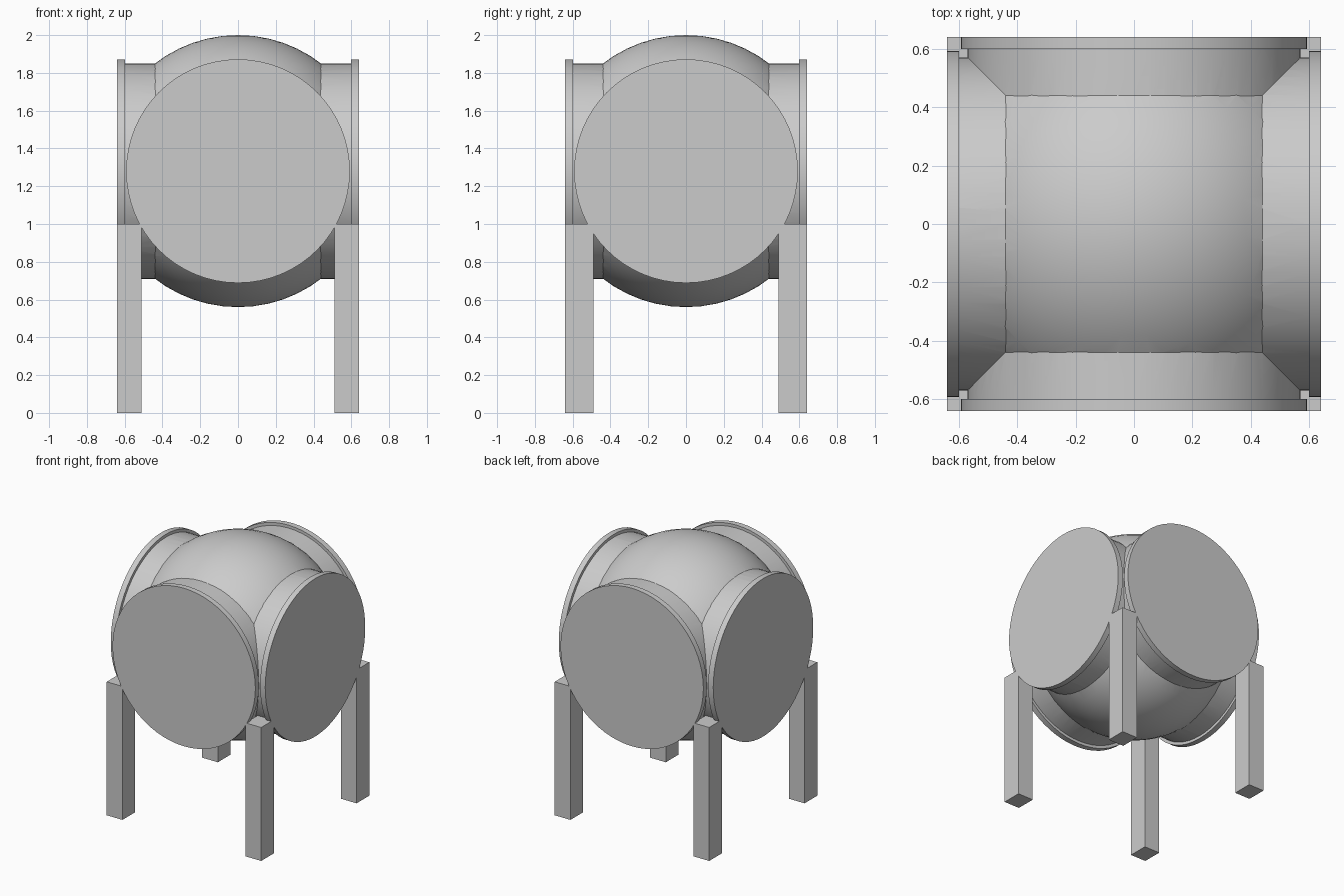
import bpy, bmesh, math
from mathutils import Matrix, Vector

if "Cube" in bpy.data.objects:
    bpy.data.objects.remove(bpy.data.objects["Cube"])

CZ = 1.28  # height of the pipe axes


def new_object(name, bm):
    bmesh.ops.recalc_face_normals(bm, faces=bm.faces)
    mesh = bpy.data.meshes.new(name)
    bm.to_mesh(mesh)
    bm.free()
    ob = bpy.data.objects.new(name, mesh)
    bpy.context.collection.objects.link(ob)
    return ob


def flanged_pipe(name, rot, segs=64):
    """Solid pipe with a flange at both ends, lathed around a horizontal axis."""
    profile = [(0.592, -0.64), (0.592, -0.598), (0.57, -0.598),
               (0.57, 0.598), (0.592, 0.598), (0.592, 0.64)]
    bm = bmesh.new()
    rings = [[bm.verts.new((r * math.cos(2 * math.pi * i / segs),
                            r * math.sin(2 * math.pi * i / segs), h))
              for i in range(segs)] for r, h in profile]
    for a, b in zip(rings, rings[1:]):
        for i in range(segs):
            j = (i + 1) % segs
            bm.faces.new((a[i], a[j], b[j], b[i]))
    bm.faces.new(rings[0])
    bm.faces.new(rings[-1])
    bm.transform(Matrix.Translation((0, 0, CZ)) @ rot)
    return new_object(name, bm)


# crossing pipes
body = flanged_pipe("cross_pipe_body", Matrix.Rotation(math.pi / 2, 4, 'Y'))
pipe_y = flanged_pipe("pipe_helper", Matrix.Rotation(math.pi / 2, 4, 'X'))

# bulging centre, its four sides cut flat inside the pipes
bm = bmesh.new()
bmesh.ops.create_uvsphere(bm, u_segments=56, v_segments=28, radius=0.72,
                          matrix=Matrix.Translation((0, 0, CZ)))
for d in ((1, 0, 0), (-1, 0, 0), (0, 1, 0), (0, -1, 0)):
    cut = bmesh.ops.bisect_plane(
        bm, geom=bm.verts[:] + bm.edges[:] + bm.faces[:],
        plane_co=Vector(d) * 0.495 + Vector((0, 0, CZ)), plane_no=d, clear_outer=True)
    rim = [g for g in cut["geom_cut"] if isinstance(g, bmesh.types.BMEdge)]
    bmesh.ops.holes_fill(bm, edges=rim, sides=0)
ball = new_object("ball_helper", bm)

# merge into one clean shell
for helper in (pipe_y, ball):
    mod = body.modifiers.new("union", 'BOOLEAN')
    mod.operation = 'UNION'
    mod.solver = 'EXACT'
    mod.object = helper
bpy.context.view_layer.objects.active = body
body.select_set(True)
for mod in list(body.modifiers):
    bpy.ops.object.modifier_apply(modifier=mod.name)
for helper in (pipe_y, ball):
    bpy.data.objects.remove(helper)
bpy.ops.object.shade_smooth_by_angle(angle=math.radians(20))

# four square legs
for xn, sx in (("left", -1), ("right", 1)):
    for yn, sy in (("front", -1), ("back", 1)):
        bm = bmesh.new()
        bmesh.ops.create_cube(bm, size=1, matrix=Matrix.Translation(
            (sx * 0.575, sy * 0.565, 0.5)) @ Matrix.Diagonal((0.13, 0.15, 1.0, 1)))
        new_object(f"{yn}_{xn}_leg", bm)
